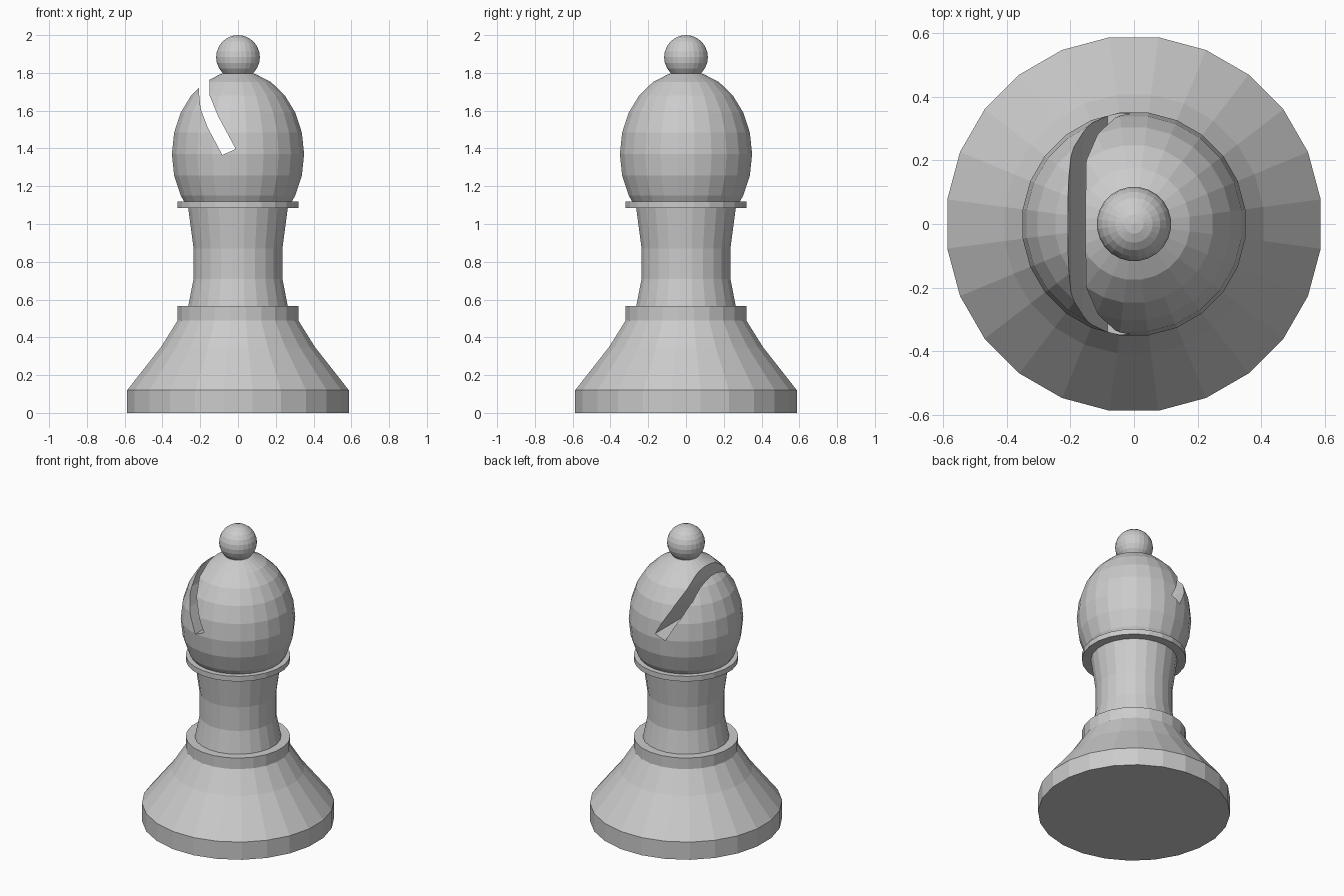
import bpy, bmesh
from math import sin, cos, radians, pi

if "Cube" in bpy.data.objects:
    bpy.data.objects.remove(bpy.data.objects["Cube"])

SIDES = 24


def make_object(name, bm):
    bmesh.ops.recalc_face_normals(bm, faces=bm.faces)
    mesh = bpy.data.meshes.new(name)
    bm.to_mesh(mesh)
    bm.free()
    obj = bpy.data.objects.new(name, mesh)
    bpy.context.collection.objects.link(obj)
    return obj


def lathe(name, profile):
    """Revolve (radius, z) points about z, closing open ends with flat caps."""
    bm = bmesh.new()
    rings = []
    for r, z in profile:
        if r == 0:
            rings.append([bm.verts.new((0, 0, z))] * SIDES)
        else:
            rings.append([bm.verts.new((r * cos(a), r * sin(a), z))
                          for a in ((i + 0.5) * 2 * pi / SIDES for i in range(SIDES))])
    for low, high in zip(rings, rings[1:]):
        for i in range(SIDES):
            j = (i + 1) % SIDES
            bm.faces.new(list(dict.fromkeys((low[i], low[j], high[j], high[i]))))
    for ring, (r, z) in ((rings[0], profile[0]), (rings[-1], profile[-1])):
        if r > 0:
            bm.faces.new(ring)
    return make_object(name, bm)


def ellipse(radius, height, z, start):
    """Half-ellipse profile from latitude start (degrees) to the top pole."""
    pts = [(radius * cos(radians(a)), z + height * sin(radians(a)))
           for a in range(start, 90, 15)]
    return pts + [(0, z + height)]


# Base, neck and collar
lathe("body", [(0.592, 0), (0.592, 0.12), (0.41, 0.35), (0.322, 0.49), (0.322, 0.565),
               (0.266, 0.565), (0.237, 0.71), (0.237, 0.87), (0.266, 1.085),
               (0.322, 1.085), (0.322, 1.12), (0.28, 1.12)])

# Egg-shaped head
head = lathe("head", [(0.288, 1.12)] + ellipse(0.353, 0.44, 1.37, -30))

# Curved slot cut through the head from front to back
slot = [(-0.083, 1.365), (-0.012, 1.397), (-0.105, 1.57), (-0.15, 1.68),
        (-0.156, 1.9), (-0.21, 1.9), (-0.207, 1.70), (-0.198, 1.61), (-0.16, 1.51)]
bm = bmesh.new()
face = bm.faces.new([bm.verts.new((x, -0.5, z)) for x, z in slot])
new = bmesh.ops.extrude_face_region(bm, geom=[face])["geom"]
bmesh.ops.translate(bm, vec=(0, 1, 0),
                    verts=[v for v in new if isinstance(v, bmesh.types.BMVert)])
cutter = make_object("slot_cutter", bm)
cutter.hide_render = True

mod = head.modifiers.new("slot", "BOOLEAN")
mod.operation = "DIFFERENCE"
mod.solver = "EXACT"
mod.object = cutter
bpy.context.view_layer.objects.active = head
bpy.ops.object.modifier_apply(modifier=mod.name)
bpy.data.objects.remove(cutter)

# Ball finial
lathe("finial", [(0, 1.766)] + ellipse(0.117, 0.117, 1.883, -75))
